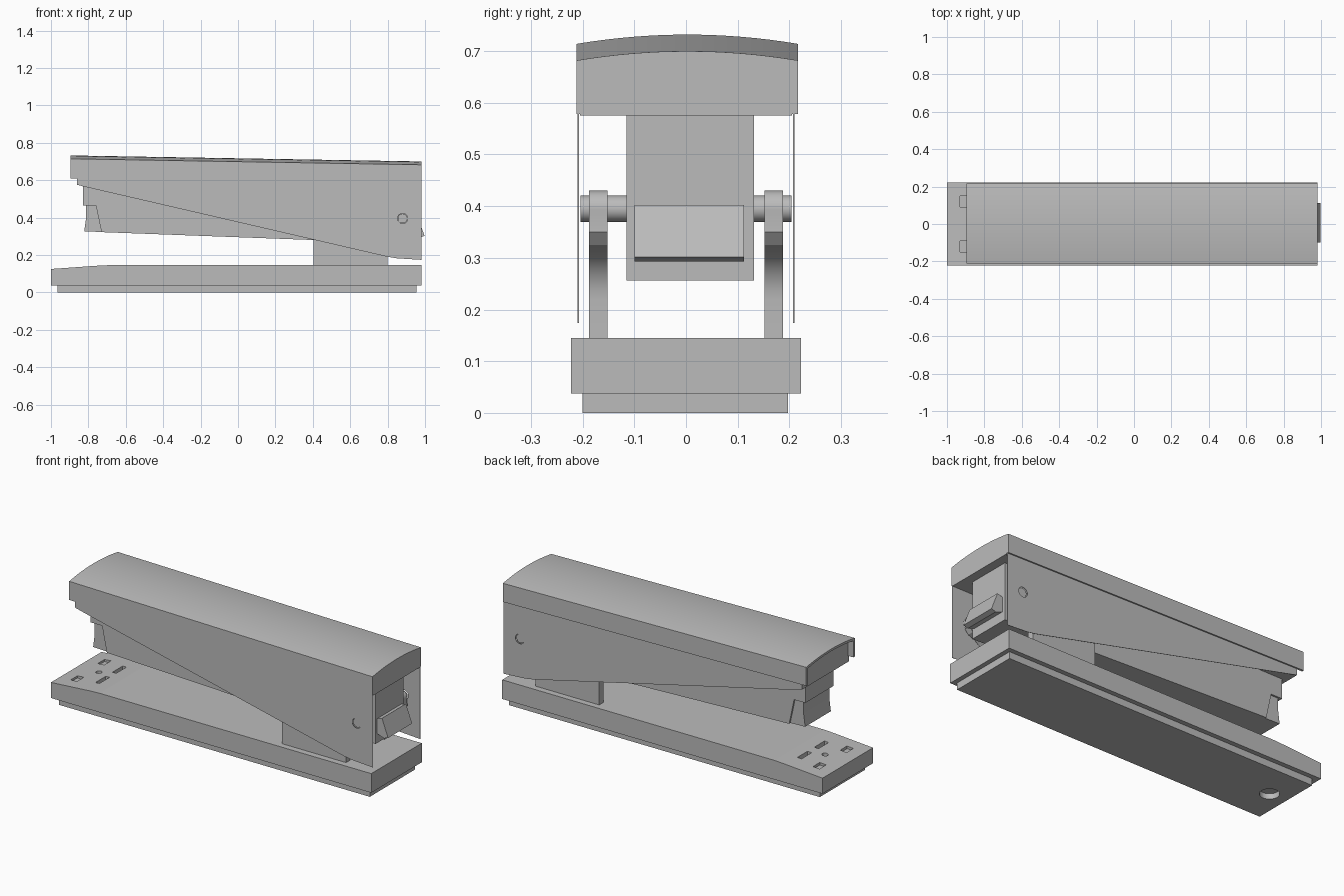
import bpy, bmesh, math
from mathutils import Matrix

cube = bpy.data.objects.get("Cube")
if cube:
    bpy.data.objects.remove(cube, do_unlink=True)

grey = bpy.data.materials.new("satin_grey")
grey.use_nodes = True
grey.diffuse_color = (0.5, 0.5, 0.5, 1)
grey.node_tree.nodes["Principled BSDF"].inputs["Base Color"].default_value = (0.5, 0.5, 0.5, 1)


def finish(name, bm):
    bmesh.ops.recalc_face_normals(bm, faces=bm.faces)
    mesh = bpy.data.meshes.new(name)
    bm.to_mesh(mesh)
    bm.free()
    mesh.materials.append(grey)
    ob = bpy.data.objects.new(name, mesh)
    bpy.context.collection.objects.link(ob)
    return ob


def loft(name, ring_a, ring_b):
    """Solid between two matching rings of points."""
    bm = bmesh.new()
    a = [bm.verts.new(p) for p in ring_a]
    b = [bm.verts.new(p) for p in ring_b]
    bm.faces.new(a)
    bm.faces.new(b)
    n = len(a)
    for i in range(n):
        j = (i + 1) % n
        bm.faces.new((a[i], a[j], b[j], b[i]))
    return finish(name, bm)


def prism(name, outline, y0, y1):
    """Side outline in x and z, extruded across the width."""
    return loft(name, [(x, y0, z) for x, z in outline], [(x, y1, z) for x, z in outline])


def box(name, x0, x1, y0, y1, z0, z1):
    return prism(name, [(x0, z0), (x1, z0), (x1, z1), (x0, z1)], y0, y1)


def cylinder(name, centre, radius, depth, axis="Z"):
    bm = bmesh.new()
    mat = Matrix.Translation(centre)
    if axis == "Y":
        mat = mat @ Matrix.Rotation(math.pi / 2, 4, "X")
    bmesh.ops.create_cone(bm, cap_ends=True, segments=32, radius1=radius,
                          radius2=radius, depth=depth, matrix=mat)
    return finish(name, bm)


def cut(ob, cutter):
    cutter.hide_render = True
    mod = ob.modifiers.new("cut", "BOOLEAN")
    mod.operation = "DIFFERENCE"
    mod.solver = "EXACT"
    mod.object = cutter
    bpy.context.view_layer.objects.active = ob
    bpy.ops.object.modifier_apply(modifier=mod.name)
    bpy.data.objects.remove(cutter, do_unlink=True)


def smooth(ob):
    bpy.ops.object.select_all(action="DESELECT")
    ob.select_set(True)
    bpy.context.view_layer.objects.active = ob
    bpy.ops.object.shade_smooth_by_angle(angle=math.radians(30))


def arc(cx, cz, r, start, end, steps):
    return [(cx + r * math.cos(math.radians(start + (end - start) * i / steps)),
             cz + r * math.sin(math.radians(start + (end - start) * i / steps)))
            for i in range(steps + 1)]


# Base with a sloped nose, and the rubber foot below it
base = prism("base", [(-1, 0.038), (0.98, 0.038), (0.98, 0.145), (-0.70, 0.145),
                      (-0.76, 0.142), (-1, 0.125)], -0.223, 0.223)
foot = box("foot", -0.965, 0.955, -0.2, 0.197, 0, 0.038)
cut(foot, cylinder("foot_hole", (-0.86, 0, 0), 0.05, 0.06))

# Anvil: a centre hole and four staple pockets
cut(base, cylinder("anvil_hole", (-0.86, 0, 0.14), 0.016, 0.05))
for side in (-1, 1):
    for x, y, w, d in ((-0.91, 0.12, 0.04, 0.06), (-0.785, 0.075, 0.025, 0.09)):
        cut(base, box("pocket", x - w / 2, x + w / 2, side * y - d / 2, side * y + d / 2, 0.118, 0.2))


# Domed cover, hollow under its front lip
def cover_ring(x, inset, drop):
    lower = -0.0171 * (x + 0.895)
    half = 0.2145 - inset
    ring = [(x, 0.0025 - half, 0.61 + lower - drop)]
    for i in range(17):
        t = i / 8 - 1
        ring.append((x, 0.0025 + half * t, 0.732 - 0.018 * t * t + lower - inset))
    ring.append((x, 0.0025 + half, 0.61 + lower - drop))
    return ring


cover = loft("cover", cover_ring(-0.895, 0, 0), cover_ring(0.98, 0, 0))
cut(cover, loft("lip_hollow", cover_ring(-0.92, 0.012, 0.05), cover_ring(-0.86, 0.012, 0.05)))
smooth(cover)
box("cover_core", -0.86, 0.98, -0.205, 0.205, 0.575, 0.62)

# Thin side panels with pin holes
PIN = (0.88, 0.395)
panel = [(-0.86, 0.62), (-0.86, 0.575), (-0.825, 0.566), (0.80, 0.19),
         (0.85, 0.182), (0.98, 0.174), (0.98, 0.60)]
for side, label in ((-1, "right"), (1, "left")):
    sheet = prism(label + "_panel", panel, side * 0.2075, side * 0.2095)
    cut(sheet, cylinder("pin_hole", (PIN[0], side * 0.2085, PIN[1]), 0.027, 0.02, "Y"))

# Staple magazine, its recessed nose and rear release tab
prism("magazine", [(-0.83, 0.59), (-0.83, 0.465), (-0.76, 0.465), (-0.73, 0.322),
                   (0.40, 0.28), (0.93, 0.256), (0.93, 0.59)], -0.115, 0.132)
prism("magazine_nose", [(-0.812, 0.47), (-0.812, 0.40), (-0.822, 0.326),
                        (-0.70, 0.322), (-0.70, 0.47)], -0.105, 0.122)
prism("release_tab", [(0.96, 0.402), (0.998, 0.302), (0.972, 0.293),
                      (0.925, 0.31), (0.925, 0.39)], -0.1, 0.112)

# Hinge brackets with a concave rear edge and rounded ear
bracket = [(0.405, 0.14), (0.80, 0.14), (0.80, 0.22)]
bracket += arc(0.90, 0.22, 0.10, 180, 110, 8)[1:]
bracket += [(0.895, 0.325), (0.915, 0.35)]
bracket += arc(PIN[0], PIN[1], 0.035, -15, 110, 10)
bracket += [(0.80, 0.40), (0.405, 0.29)]
for side, label in ((-1, "right"), (1, "left")):
    smooth(prism(label + "_hinge_bracket", bracket, side * 0.152, side * 0.188))

# Hinge pin
smooth(cylinder("hinge_pin", (PIN[0], 0, PIN[1]), 0.0255, 0.408, "Y"))
